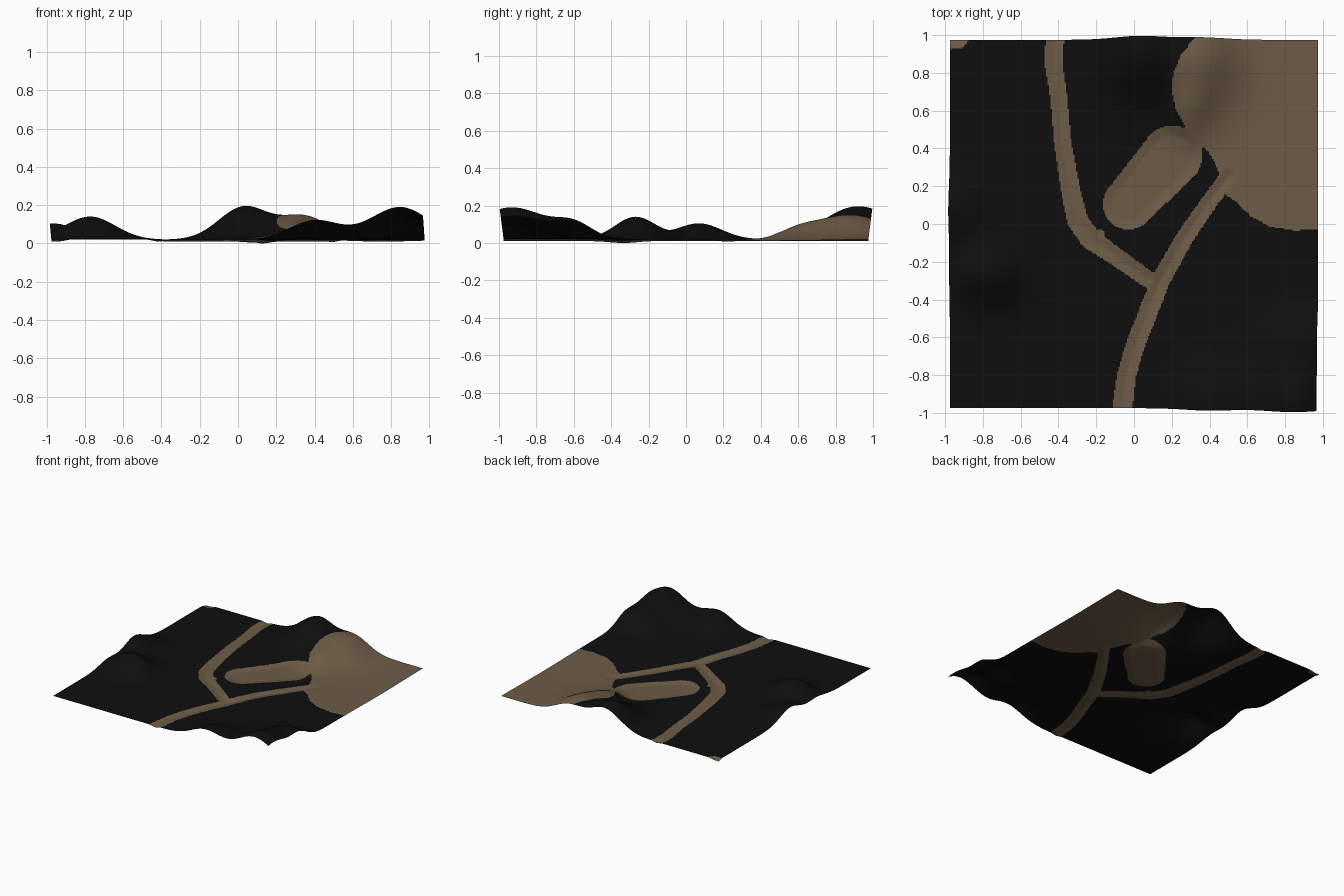
import bpy, bmesh, math
from mathutils import Vector

cube = bpy.data.objects.get("Cube")
if cube:
    bpy.data.objects.remove(cube, do_unlink=True)


def material(name, rgb):
    m = bpy.data.materials.new(name)
    m.use_nodes = True
    colour = (*rgb, 1)
    m.diffuse_color = colour
    bsdf = next(n for n in m.node_tree.nodes if n.type == 'BSDF_PRINCIPLED')
    bsdf.inputs["Base Color"].default_value = colour
    return m


HALF = 0.975      # half width of the flat sheet
BASE = 0.025      # height of the level ground
CELLS = 260

# Hills and hollows: x, y, height, spread in x, spread in y
HILLS = [
    (0.03, 0.91, 0.17, 0.13, 0.17),
    (0.35, 0.87, 0.12, 0.13, 0.18),
    (0.29, 0.60, 0.04, 0.08, 0.10),
    (0.85, -0.92, 0.17, 0.16, 0.17),
    (0.40, -0.95, 0.10, 0.13, 0.15),
    (0.90, -0.60, 0.08, 0.15, 0.10),
    (-0.77, -0.27, 0.12, 0.13, 0.11),
    (-0.97, 0.07, 0.085, 0.14, 0.12),
    (0.75, 0.45, -0.01, 0.20, 0.25),
    (0.12, -0.33, -0.01, 0.08, 0.08),
]

# Sandy tracks and pad: x, y, half width along each path
PATHS = [
    [(-0.415, 1.05, 0.05), (-0.425, 0.85, 0.047), (-0.40, 0.68, 0.045),
     (-0.38, 0.45, 0.045), (-0.34, 0.20, 0.05), (-0.30, 0.02, 0.055),
     (-0.23, -0.08, 0.055), (-0.10, -0.17, 0.048), (0.07, -0.29, 0.045)],
    [(-0.07, -1.05, 0.055), (-0.04, -0.80, 0.05), (0.01, -0.63, 0.05),
     (0.07, -0.48, 0.05), (0.14, -0.30, 0.05), (0.27, -0.07, 0.046),
     (0.40, 0.12, 0.043), (0.50, 0.25, 0.045)],
    [(-0.03, 0.105, 0.135), (0.20, 0.36, 0.16)],
    [(-0.18, -0.05, 0.022), (-0.20, -0.09, 0.03)],
    [(-1.0, 1.0, 0.095), (-0.93, 0.98, 0.05)],
]

# Outline of the broad sandy flat
FLAT = [(0.36, 1.05), (0.32, 0.97), (0.25, 0.89), (0.21, 0.80), (0.20, 0.72),
        (0.22, 0.61), (0.27, 0.52), (0.25, 0.45), (0.33, 0.38), (0.37, 0.41),
        (0.41, 0.36), (0.46, 0.25), (0.49, 0.15), (0.54, 0.12), (0.62, 0.04),
        (0.72, -0.015), (0.85, -0.035), (1.05, -0.025), (1.05, 1.05)]

SEGMENTS = [(a, b) for p in PATHS for a, b in zip(p, p[1:])]


def path_depth(x, y):
    """How far a point lies inside the nearest track (negative outside)."""
    best = -1.0
    for (ax, ay, ar), (bx, by, br) in SEGMENTS:
        dx, dy = bx - ax, by - ay
        t = ((x - ax) * dx + (y - ay) * dy) / (dx * dx + dy * dy)
        t = min(1, max(0, t))
        d = ar + (br - ar) * t - math.hypot(x - ax - dx * t, y - ay - dy * t)
        best = max(best, d)
    return best


def in_flat(x, y):
    inside = False
    for (ax, ay), (bx, by) in zip(FLAT, FLAT[1:] + FLAT[:1]):
        if (ay > y) != (by > y) and x < ax + (y - ay) * (bx - ax) / (by - ay):
            inside = not inside
    return inside


def relief(x, y):
    return sum(h * math.exp(-0.5 * (((x - cx) / sx) ** 2 + ((y - cy) / sy) ** 2))
               for cx, cy, h, sx, sy in HILLS)


# Ground sheet
bm = bmesh.new()
bmesh.ops.create_grid(bm, x_segments=CELLS, y_segments=CELLS, size=HALF)

# Paint the sandy faces
for f in bm.faces:
    c = f.calc_center_median()
    f.material_index = int(path_depth(c.x, c.y) > 0 or in_flat(c.x, c.y))
    f.smooth = True

# Raise hills, sink tracks gently, and let hills lean at the borders
for v in bm.verts:
    x, y = v.co.x, v.co.y
    h = relief(x, y)
    dip = 0.01 * min(1, max(0, path_depth(x, y) / 0.05))
    lean_x = (0.1 if x < 0 else -0.07) * h * (abs(x) / HALF) ** 8
    lean_y = 0.13 * h * (abs(y) / HALF) ** 8
    v.co = Vector((x + math.copysign(1, x) * lean_x,
                   y + math.copysign(1, y) * lean_y,
                   BASE + h - dip))

# Rest the lowest point on the floor
low = min(v.co.z for v in bm.verts)
bmesh.ops.translate(bm, verts=bm.verts, vec=(0, 0, -low))

mesh = bpy.data.meshes.new("terrain")
bm.to_mesh(mesh)
bm.free()
mesh.materials.append(material("dark ground", (0.0045, 0.0045, 0.0045)))
mesh.materials.append(material("sandy brown", (0.155, 0.108, 0.063)))
terrain = bpy.data.objects.new("terrain", mesh)
bpy.context.scene.collection.objects.link(terrain)
